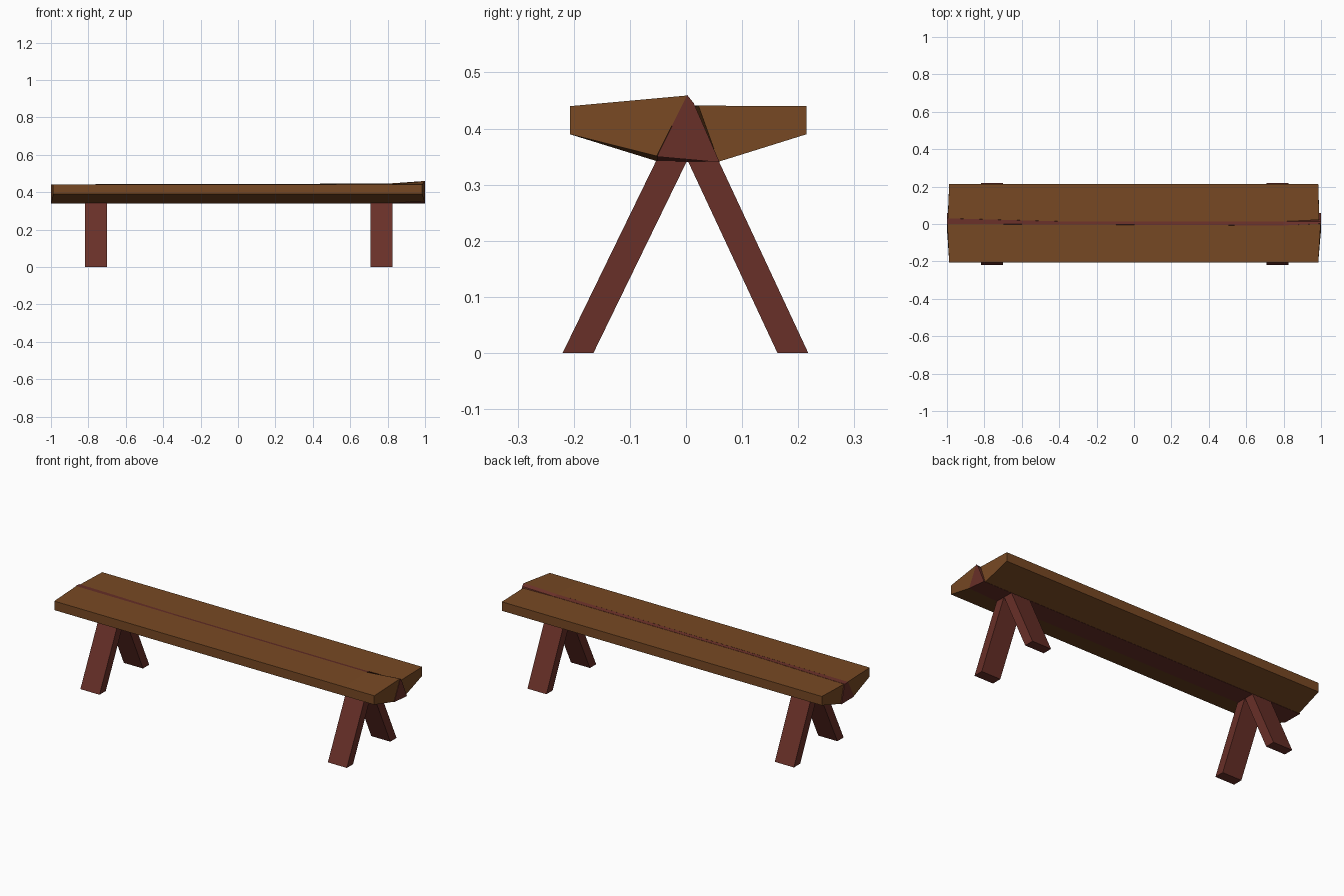
import bpy, bmesh

if "Cube" in bpy.data.objects:
    bpy.data.objects.remove(bpy.data.objects["Cube"])


def material(name, rgb):
    m = bpy.data.materials.new(name)
    m.diffuse_color = (*rgb, 1)
    m.use_nodes = True
    m.node_tree.nodes["Principled BSDF"].inputs["Base Color"].default_value = m.diffuse_color
    return m


brown = material("brown wood", (0.185, 0.066, 0.017))
red = material("dark red wood", (0.14, 0.029, 0.021))


def loft(name, sections, mat):
    """Join matching cross-sections (lists of xyz points) into a closed solid."""
    bm = bmesh.new()
    rings = [[bm.verts.new(p) for p in s] for s in sections]
    n = len(rings[0])
    for a, b in zip(rings, rings[1:]):
        for i in range(n):
            j = (i + 1) % n
            bm.faces.new((a[i], a[j], b[j], b[i]))
    bm.faces.new(rings[0])
    bm.faces.new(rings[-1])
    bmesh.ops.recalc_face_normals(bm, faces=bm.faces)
    mesh = bpy.data.meshes.new(name)
    bm.to_mesh(mesh)
    bm.free()
    mesh.materials.append(mat)
    ob = bpy.data.objects.new(name, mesh)
    bpy.context.collection.objects.link(ob)
    return ob


# Front plank: outer edge is straight, inner edge lifts at the right end
def front_section(x_out, x_in, y_top, z_top, z_low):
    return [(x_out, -0.207, 0.39), (x_out, -0.207, 0.44),
            (x_in, y_top, z_top), (x_in, -0.052, z_low)]


loft("front_plank", [front_section(-0.988, -0.998, 0.0, 0.442, 0.342),
                     front_section(0.80, 0.80, -0.008, 0.446, 0.342),
                     front_section(0.985, 0.998, 0.002, 0.459, 0.351)], brown)


# Back plank
def back_section(x_out, x_in, y_top, z_top):
    return [(x_out, 0.215, 0.39), (x_out, 0.215, 0.44),
            (x_in, y_top, z_top), (x_in, 0.058, 0.341)]


loft("back_plank", [back_section(-0.988, -0.995, 0.03, 0.44),
                    back_section(-0.40, -0.40, 0.014, 0.44),
                    back_section(0.80, 0.80, 0.014, 0.44),
                    back_section(0.985, 0.99, 0.022, 0.441)], brown)


# Wedge-shaped centre beam showing through the seam
def beam_section(x, y0, y1, z0, z1, z_low):
    return [(x, -0.052, z_low), (x, y0, z0), (x, y1, z1), (x, 0.06, 0.34)]


loft("centre_beam", [beam_section(-1.0, 0.0, 0.03, 0.442, 0.441, 0.341),
                     beam_section(-0.40, -0.002, 0.014, 0.443, 0.441, 0.341),
                     beam_section(0.80, -0.008, 0.014, 0.446, 0.441, 0.341),
                     beam_section(1.0, 0.002, 0.014, 0.46, 0.445, 0.35)], red)

# Splayed legs, two at each end
for side, x0, x1 in (("left", -0.818, -0.70), ("right", 0.708, 0.825)):
    for name, b0, b1, t0, t1 in (("front", -0.22, -0.165, -0.052, 0.003),
                                 ("back", 0.163, 0.218, 0.002, 0.057)):
        loft(f"{side}_{name}_leg",
             [[(x0, b0, 0), (x0, b1, 0), (x1, b1, 0), (x1, b0, 0)],
              [(x0, t0, 0.345), (x0, t1, 0.345), (x1, t1, 0.345), (x1, t0, 0.345)]], red)
